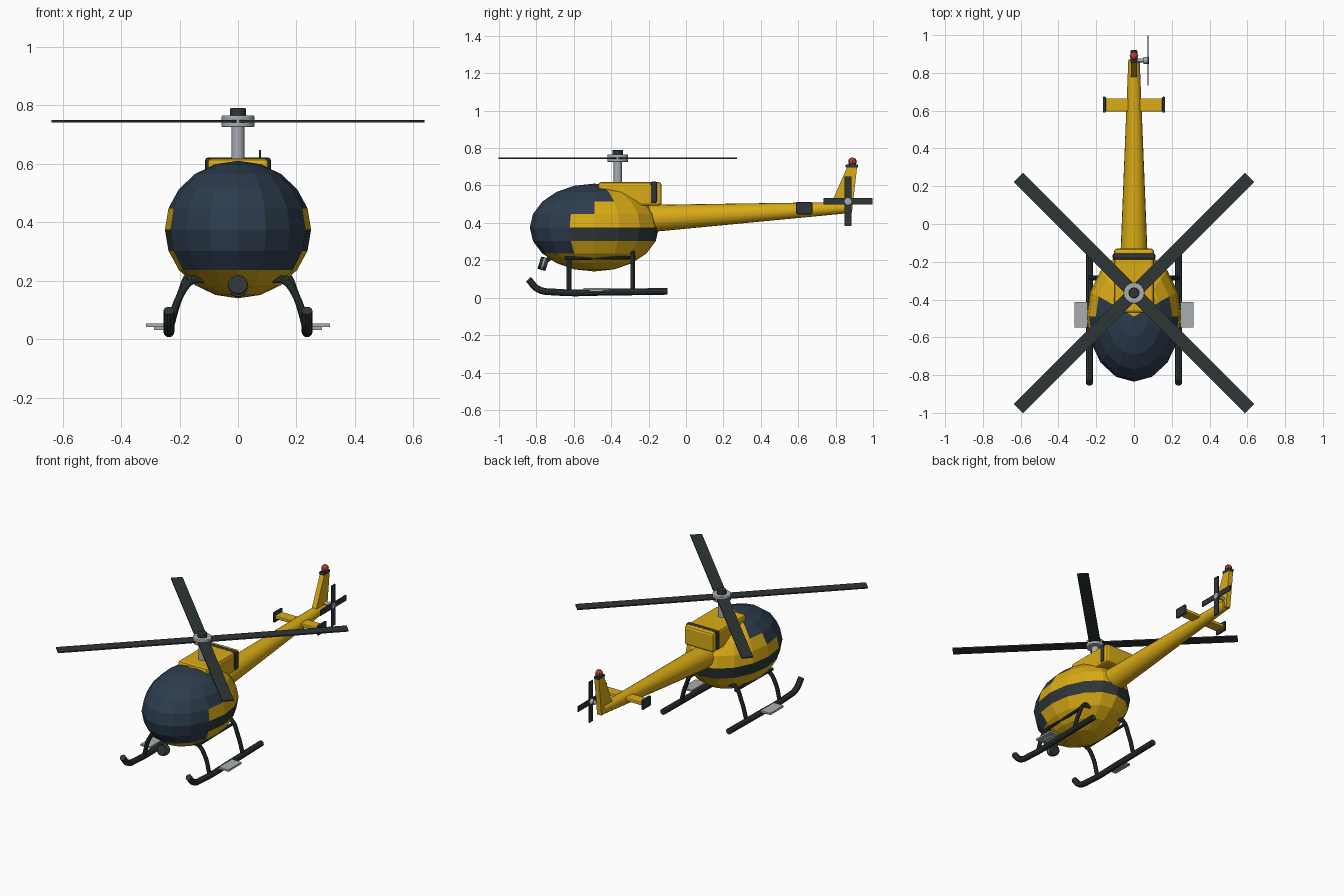
import bpy, bmesh, math
from mathutils import Vector

if "Cube" in bpy.data.objects:
    bpy.data.objects.remove(bpy.data.objects["Cube"], do_unlink=True)


def material(name, rgb):
    m = bpy.data.materials.new(name)
    m.use_nodes = True
    m.diffuse_color = (*rgb, 1)
    shader = m.node_tree.nodes["Principled BSDF"]
    shader.inputs["Base Color"].default_value = (*rgb, 1)
    shader.inputs["Roughness"].default_value = 0.6
    return m


YELLOW = material("yellow paint", (0.70, 0.41, 0.008))
GLASS = material("dark blue glass", (0.026, 0.045, 0.075))
DARK = material("dark trim", (0.027, 0.037, 0.036))
GREY = material("light grey metal", (0.40, 0.42, 0.44))
RED = material("red lamp", (0.50, 0.05, 0.035))


def finish(name, mat, bevel=0, smooth=False):
    ob = bpy.context.object
    ob.name = name
    ob.data.materials.append(mat)
    if bevel:
        mod = ob.modifiers.new("soft edges", 'BEVEL')
        mod.width, mod.segments = bevel, 2
    if smooth:
        bpy.ops.object.shade_smooth_by_angle()
    return ob


def box(name, mat, centre, size, bevel=0, turn=0):
    bpy.ops.mesh.primitive_cube_add(size=1, location=centre, rotation=(0, 0, turn))
    bpy.context.object.scale = size
    bpy.ops.object.transform_apply(location=False, rotation=False, scale=True)
    return finish(name, mat, bevel)


def rod(name, mat, a, b, r1, r2=None, sides=16, bevel=0):
    a, b = Vector(a), Vector(b)
    axis = b - a
    bpy.ops.mesh.primitive_cone_add(
        vertices=sides, radius1=r1, radius2=r1 if r2 is None else r2,
        depth=axis.length, location=(a + b) / 2,
        rotation=axis.to_track_quat('Z', 'Y').to_euler())
    return finish(name, mat, bevel, smooth=True)


def tube(name, mat, points, radius):
    curve = bpy.data.curves.new(name, 'CURVE')
    curve.dimensions = '3D'
    curve.bevel_depth, curve.bevel_resolution = radius, 3
    curve.use_fill_caps = True
    curve.resolution_u = 6
    spline = curve.splines.new('BEZIER')
    spline.bezier_points.add(len(points) - 1)
    for p, co in zip(spline.bezier_points, points):
        p.co = co
        p.handle_left_type = p.handle_right_type = 'AUTO'
    ob = bpy.data.objects.new(name, curve)
    bpy.context.collection.objects.link(ob)
    bpy.ops.object.select_all(action='DESELECT')
    ob.select_set(True)
    bpy.context.view_layer.objects.active = ob
    bpy.ops.object.convert(target='MESH')
    return finish(name, mat, smooth=True)


# Faceted cabin: glazing and stripe follow the rows and columns of faces
bpy.ops.mesh.primitive_uv_sphere_add(segments=16, ring_count=10, radius=1,
                                     location=(0, -0.49, 0.375))
cabin = finish("cabin", YELLOW)
cabin.data.materials.append(GLASS)
cabin.data.materials.append(DARK)
for f in cabin.data.polygons:
    c = f.center
    angle = math.degrees(math.atan2(abs(c.x), -c.y))
    row = math.floor(math.degrees(math.asin(c.normalized().z)) / 18)
    reach = 67.5 if row < 1 else 67.5 + 22.5 * min(row - 1, 2) if row > 0 else 67.5
    if row == 0:
        reach = 67.5
    if row >= -2 and angle < reach:
        f.material_index = 1
    elif row == -1:
        f.material_index = 2
cabin.scale = (0.25, 0.345, 0.235)
bpy.ops.object.transform_apply(location=False, rotation=False, scale=True)
# Row 1 of the glazing reaches one column further back than the rows below
for f in cabin.data.polygons:
    angle = math.degrees(math.atan2(abs(f.center.x) / 0.25, -f.center.y / 0.345))
    z = f.center.z / 0.235
    if z > 0.31 and angle < (90 if z < 0.57 else 112):
        f.material_index = 1

# Engine cowling with dark collar
box("engine_cowling", YELLOW, (0, -0.30, 0.555), (0.21, 0.34, 0.126), 0.015)
box("cowling_collar", DARK, (0, -0.172, 0.563), (0.226, 0.036, 0.118), 0.012)

# Main rotor
Y = -0.365
rod("rotor_mast", GREY, (0, Y, 0.56), (0, Y, 0.75), 0.022)
rod("rotor_hub", GREY, (0, Y, 0.725), (0, Y, 0.765), 0.056, bevel=0.004)
rod("rotor_cap", DARK, (0, Y, 0.76), (0, Y, 0.79), 0.028, bevel=0.004)
for i in range(4):
    a = math.radians(45 + 90 * i)
    box("main_blade", DARK, (0.45 * math.cos(a), Y + 0.45 * math.sin(a), 0.745),
        (0.832, 0.07, 0.008), turn=a)

# Tail boom
rod("tail_boom", YELLOW, (0, -0.22, 0.422), (0, 0.87, 0.482), 0.074, 0.03, 20)

# Tail fin from a side profile
outline = [(0.775, 0.50), (0.862, 0.70), (0.915, 0.70), (0.887, 0.455), (0.85, 0.455)]
bm = bmesh.new()
face = bm.faces.new([bm.verts.new((-0.016, y, z)) for y, z in outline])
grown = bmesh.ops.extrude_face_region(bm, geom=[face])["geom"]
bmesh.ops.translate(bm, vec=(0.032, 0, 0),
                    verts=[v for v in grown if isinstance(v, bmesh.types.BMVert)])
bmesh.ops.recalc_face_normals(bm, faces=bm.faces)
mesh = bpy.data.meshes.new("tail_fin")
bm.to_mesh(mesh)
bm.free()
fin = bpy.data.objects.new("tail_fin", mesh)
bpy.context.collection.objects.link(fin)
mesh.materials.append(YELLOW)
box("fin_cap", DARK, (0, 0.887, 0.704), (0.038, 0.066, 0.018), 0.005)
rod("beacon_base", DARK, (0, 0.89, 0.71), (0, 0.89, 0.72), 0.02)
bpy.ops.mesh.primitive_uv_sphere_add(segments=8, ring_count=6, radius=0.023,
                                     location=(0, 0.89, 0.727))
finish("beacon_lamp", RED)

# Stabiliser with end plates
box("stabiliser", YELLOW, (0, 0.63, 0.48), (0.31, 0.07, 0.022), 0.006)
for s in (-1, 1):
    box("stabiliser_end_plate", DARK, (s * 0.157, 0.632, 0.479), (0.016, 0.086, 0.066), 0.007)

# Tail rotor on the left side
T = Vector((0.075, 0.866, 0.515))
rod("tail_rotor_shaft", GREY, T - Vector((0.075, 0, 0)), T, 0.01)
rod("tail_rotor_hub", GREY, T - Vector((0.024, 0, 0)), T + Vector((0.004, 0, 0)), 0.018)
box("tail_blade_upright", DARK, T, (0.006, 0.038, 0.264))
box("tail_blade_level", DARK, T, (0.006, 0.264, 0.036))

# Landing gear
for s in (-1, 1):
    tube("skid", DARK, [(s * 0.236, y, z) for y, z in
         [(-0.10, 0.034), (-0.40, 0.030), (-0.70, 0.030), (-0.79, 0.045), (-0.842, 0.098)]],
         0.019)
    for y, top in ((-0.625, 0.205), (-0.285, 0.235)):
        tube("skid_leg", DARK, [(s * x, y, z) for x, z in
             [(0.09, top + 0.005), (0.15, top), (0.20, 0.145), (0.232, 0.04)]], 0.013)
    rod("belly_rail", DARK, (s * 0.165, -0.65, 0.21), (s * 0.165, -0.27, 0.215), 0.009, sides=10)
    box("step_plate", GREY, (s * 0.28, -0.48, 0.047), (0.07, 0.135, 0.012))
    box("step_bracket", GREY, (s * 0.262, -0.48, 0.037), (0.05, 0.07, 0.010))
rod("front_cross_tube", DARK, (-0.16, -0.625, 0.205), (0.16, -0.625, 0.205), 0.012)
rod("rear_cross_tube", DARK, (-0.16, -0.285, 0.235), (0.16, -0.285, 0.235), 0.012)

# Nose lamp under the cabin
rod("lamp_housing", DARK, (0, -0.742, 0.175), (0, -0.784, 0.188), 0.034, bevel=0.004)
rod("lamp_ring", GREY, (0, -0.760, 0.1806), (0, -0.768, 0.183), 0.036)
rod("lamp_bracket", DARK, (0, -0.755, 0.19), (0, -0.70, 0.235), 0.012)
